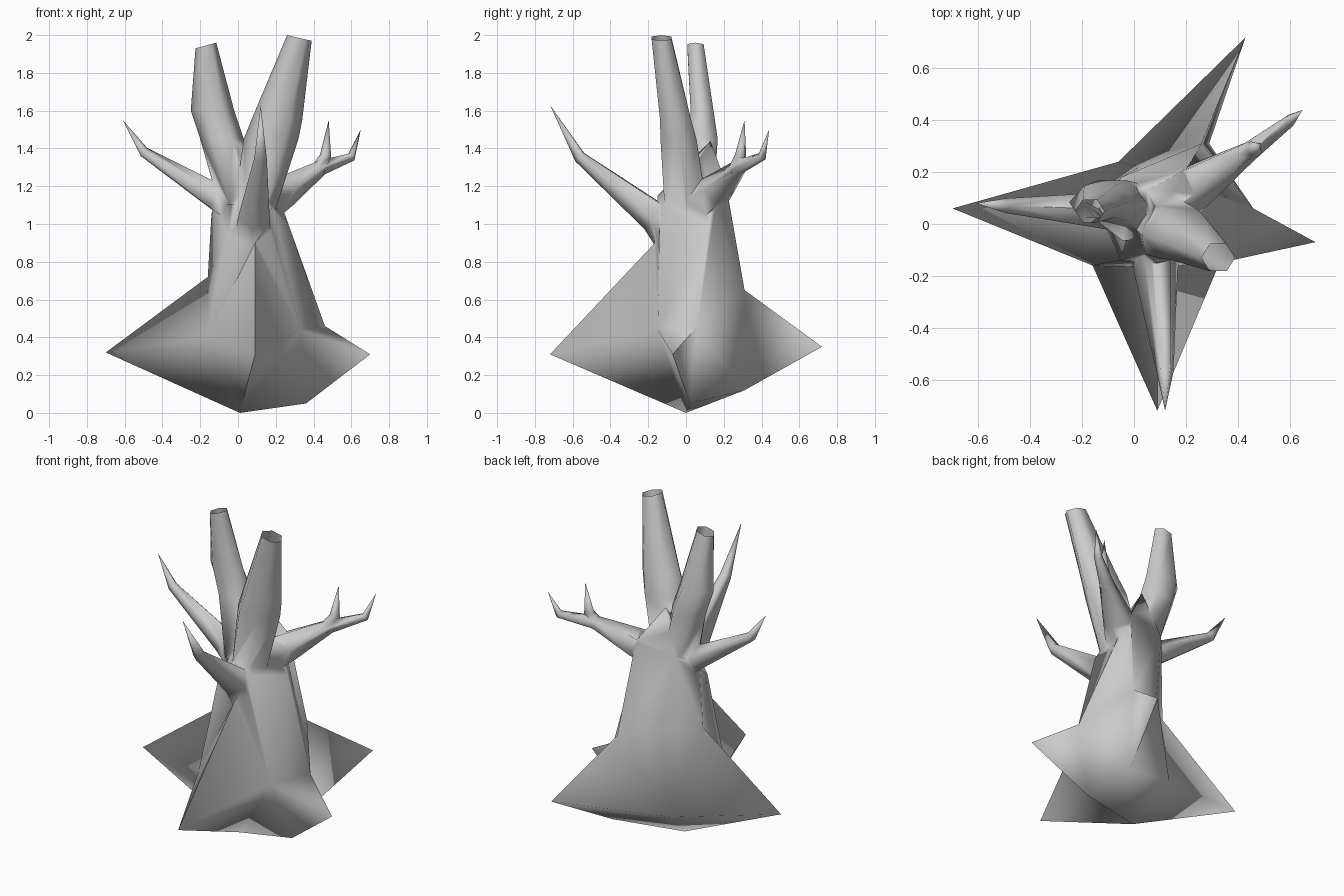
import bpy, bmesh, math
from mathutils import Vector

if "Cube" in bpy.data.objects:
    bpy.data.objects.remove(bpy.data.objects["Cube"])


def finish(bm, name):
    bmesh.ops.remove_doubles(bm, verts=bm.verts, dist=0.0005)
    bmesh.ops.recalc_face_normals(bm, faces=bm.faces)
    me = bpy.data.meshes.new(name)
    bm.to_mesh(me)
    bm.free()
    ob = bpy.data.objects.new(name, me)
    bpy.context.collection.objects.link(ob)
    return ob


def bridge(bm, rings):
    """Skin a list of rings and cap both ends."""
    n = len(rings[0])
    for a, b in zip(rings, rings[1:]):
        for k in range(n):
            j = (k + 1) % n
            bm.faces.new((a[k], a[j], b[j], b[k]))
    bm.faces.new(rings[0])
    bm.faces.new(rings[-1])


def branch(name, path, sides=5):
    """Tapered tube along (x, y, z, radius); radius 0 makes a pointed tip."""
    bm = bmesh.new()
    pts = [Vector(p[:3]) for p in path]
    rings, side = [], None
    for i, p in enumerate(pts):
        t = (pts[min(i + 1, len(pts) - 1)] - pts[max(i - 1, 0)]).normalized()
        if side is None:
            side = t.orthogonal()
        side = (side - t * side.dot(t)).normalized()
        up = t.cross(side)
        r = max(path[i][3], 0.00005)
        angles = [math.tau * k / sides for k in range(sides)]
        rings.append([bm.verts.new(p + r * (math.cos(a) * side + math.sin(a) * up))
                      for a in angles])
    bridge(bm, rings)
    return finish(bm, name)


def limb(name, levels, tilt, sides=6):
    """Upright tube through ellipses (x, y, z, rx, ry); the top cut is tilted."""
    bm = bmesh.new()
    angles = [math.tau * k / sides for k in range(sides)]
    rings = [[bm.verts.new((x + rx * math.cos(a), y + ry * math.sin(a), z))
              for a in angles] for x, y, z, rx, ry in levels]
    for v, a in zip(rings[-1], angles):
        v.co.z += tilt * math.cos(a)
    bridge(bm, rings)
    return finish(bm, name)


# Trunk with four pointed roots: named corner points
P = {
    'base': (0.01, 0, 0),
    # root tips
    'L': (-0.70, 0.06, 0.32), 'F': (0.09, -0.72, 0.31),
    'R': (0.70, -0.07, 0.31), 'B': (0.43, 0.72, 0.35),
    # valleys and undersides
    'LF': (-0.16, -0.16, 0.40), 'FR': (0.33, -0.15, 0.44), 'BL': (-0.06, 0.24, 0.20),
    'Rlow': (0.36, 0.02, 0.05), 'Blow': (0.29, 0.31, 0.12),
    # where root ridges meet the trunk
    'Lt': (-0.16, 0.06, 0.72), 'Ft': (0.09, -0.165, 0.90),
    'Rt': (0.46, 0.06, 0.46), 'Bt': (0.26, 0.31, 0.65), 'BLt': (0.02, 0.22, 0.70),
    # upper trunk ring
    'L2': (-0.14, 0.06, 1.06), 'LF2': (-0.05, -0.14, 0.95), 'F2': (0.09, -0.15, 1.15),
    'FR2': (0.18, -0.13, 1.08), 'R2': (0.26, 0.12, 1.0), 'B2': (0.20, 0.21, 1.22),
    'BL2': (-0.05, 0.18, 1.17),
    'crotch': (0.05, 0.13, 1.44),
}
FACES = [
    'L LF Lt', 'L base LF', 'L Lt BL', 'L BL base',
    'F FR Ft', 'F base FR', 'F Ft LF', 'F LF base',
    'R Rt FR', 'R Rlow Rt', 'R FR Rlow', 'FR base Rlow',
    'B Bt Blow', 'B BL Bt', 'B Blow BL', 'BL Blow base',
    'Rt Rlow Blow Bt', 'base Blow Rlow', 'Lt BLt BL', 'BLt Bt BL',
]
low = ['Lt', 'LF', 'Ft', 'FR', 'Rt', 'Bt', 'BLt']
high = ['L2', 'LF2', 'F2', 'FR2', 'R2', 'B2', 'BL2']
for i in range(7):
    j = (i + 1) % 7
    FACES.append(' '.join((low[i], low[j], high[j], high[i])))
    FACES.append(' '.join((high[i], high[j], 'crotch')))
bm = bmesh.new()
V = {k: bm.verts.new(c) for k, c in P.items()}
for f in FACES:
    bm.faces.new([V[k] for k in f.split()])
tree = finish(bm, 'tree')

parts = [
    # Two thick cut limbs meeting in a fork
    limb('left_limb', [(0.01, 0.04, 1.10, 0.11, 0.12), (-0.085, 0.09, 1.45, 0.115, 0.09),
                       (-0.135, 0.085, 1.60, 0.115, 0.07),
                       (-0.17, 0.05, 1.945, 0.055, 0.05)], 0.015),
    limb('right_limb', [(0.09, 0.0, 1.08, 0.11, 0.13), (0.175, -0.04, 1.45, 0.145, 0.11),
                        (0.205, -0.055, 1.55, 0.135, 0.095),
                        (0.325, -0.13, 1.985, 0.065, 0.06)], -0.015),
    # Pointed side branches
    branch('left_branch', [(0.03, 0.03, 1.05, 0.10), (-0.12, 0.05, 1.14, 0.075),
                           (-0.50, 0.07, 1.38, 0.03), (-0.61, 0.08, 1.55, 0)]),
    branch('front_branch', [(0.08, -0.02, 0.86, 0.11), (0.085, -0.16, 1.04, 0.09),
                            (0.12, -0.56, 1.355, 0.035), (0.12, -0.72, 1.63, 0)]),
    branch('right_branch', [(0.08, 0.04, 1.08, 0.12), (0.25, 0.16, 1.18, 0.09),
                            (0.44, 0.28, 1.30, 0.042), (0.60, 0.40, 1.355, 0.025),
                            (0.65, 0.44, 1.50, 0)]),
    branch('right_twig', [(0.42, 0.26, 1.28, 0.04), (0.465, 0.29, 1.36, 0.032),
                          (0.48, 0.31, 1.55, 0)]),
]

# Weld everything into one skin
bpy.context.view_layer.objects.active = tree
tree.select_set(True)
for p in parts:
    m = tree.modifiers.new('weld', 'BOOLEAN')
    m.operation, m.solver, m.object = 'UNION', 'EXACT', p
    bpy.ops.object.modifier_apply(modifier=m.name)
    bpy.data.objects.remove(p)

# Open the cut limb ends
bm = bmesh.new()
bm.from_mesh(tree.data)
bm.normal_update()
caps = [f for f in bm.faces if f.normal.z > 0.8 and f.calc_center_median().z > 1.9]
bmesh.ops.delete(bm, geom=caps, context='FACES_ONLY')
bm.to_mesh(tree.data)
bm.free()
bpy.ops.object.shade_smooth_by_angle(angle=math.radians(100))
